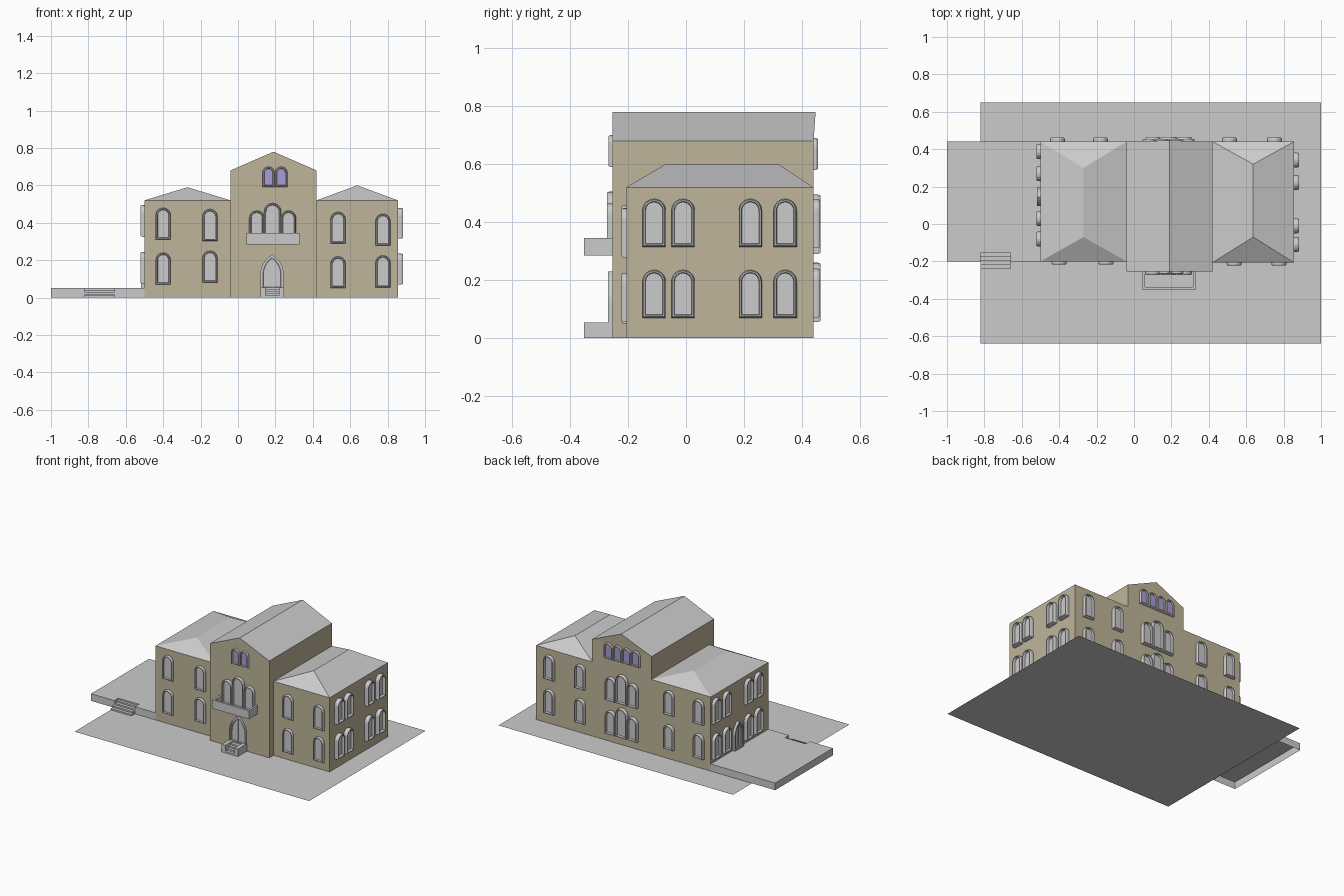
import bpy, bmesh, math
from mathutils import Matrix

if "Cube" in bpy.data.objects:
    bpy.data.objects.remove(bpy.data.objects["Cube"])


def material(name, rgb):
    m = bpy.data.materials.new(name)
    m.use_nodes = True
    m.diffuse_color = (*rgb, 1)
    m.node_tree.nodes["Principled BSDF"].inputs["Base Color"].default_value = (*rgb, 1)
    return m


STONE = material("grey stone", (0.6, 0.6, 0.6))
WALL = material("tan wall", (0.52, 0.46, 0.32))
GLASS = material("violet glass", (0.40, 0.34, 0.68))


def finish(name, bm, mats, matrix=None):
    bmesh.ops.recalc_face_normals(bm, faces=bm.faces)
    me = bpy.data.meshes.new(name)
    bm.to_mesh(me)
    bm.free()
    for m in mats:
        me.materials.append(m)
    ob = bpy.data.objects.new(name, me)
    if matrix:
        ob.matrix_world = matrix
    bpy.context.collection.objects.link(ob)
    return ob


def box(name, x0, x1, y0, y1, z0, z1, open_bottom=False):
    bm = bmesh.new()
    bmesh.ops.create_cube(bm, size=1)
    for v in bm.verts:
        v.co.x = x0 if v.co.x < 0 else x1
        v.co.y = y0 if v.co.y < 0 else y1
        v.co.z = z0 if v.co.z < 0 else z1
    if open_bottom:
        low = [f for f in bm.faces if f.calc_center_median().z < z0 + 1e-5]
        bmesh.ops.delete(bm, geom=low, context='FACES_ONLY')
    return finish(name, bm, [STONE])


def block(name, x0, x1, y0, y1, eave, ridge, ry0, ry1):
    """Walls topped by a roof whose ridge runs along y from ry0 to ry1."""
    bm = bmesh.new()
    corners = [(x0, y0), (x1, y0), (x1, y1), (x0, y1)]
    a = [bm.verts.new((x, y, 0)) for x, y in corners]
    b = [bm.verts.new((x, y, eave)) for x, y in corners]
    xm = (x0 + x1) / 2
    front, back = bm.verts.new((xm, ry0, ridge)), bm.verts.new((xm, ry1, ridge))
    for i in range(4):
        j = (i + 1) % 4
        bm.faces.new((a[i], a[j], b[j], b[i]))
    bm.faces.new((b[0], b[1], front))
    bm.faces.new((b[2], b[3], back))
    bm.faces.new((b[1], b[2], back, front))
    bm.faces.new((b[3], b[0], front, back))
    bm.normal_update()
    for f in bm.faces:
        f.material_index = int(abs(f.normal.z) > 0.2)
    return finish(name, bm, [WALL, STONE])


def arch(w, h, inset, pointed, n=12):
    """Outline of an arched opening, standing on z = 0."""
    half = w / 2
    pts = [(-half + inset, inset), (half - inset, inset)]
    if pointed:
        r = w - inset
        spring = h - w * math.sqrt(0.75)
        top = math.acos(half / r)
        side = [(-half + r * math.cos(top * i / 6), spring + r * math.sin(top * i / 6))
                for i in range(7)]
        pts += side + [(-x, z) for x, z in side[-2::-1]]
    else:
        r = half - inset
        pts += [(r * math.cos(math.pi * i / n), h - half + r * math.sin(math.pi * i / n))
                for i in range(n + 1)]
    return pts


SIDES = {"front": 0, "right": math.pi / 2, "back": math.pi, "left": -math.pi / 2}


def opening(name, side, along, plane, z, w=0.08, h=0.17, depth=0.022,
            pointed=False, pane=STONE):
    """Moulded frame with a recessed pane; each step is (inset, distance out)."""
    steps = [(0, 0), (0, depth * 0.6), (0.004, depth), (0.009, depth), (0.011, depth * 0.3)]
    if pointed:
        steps = [(0, 0), (0, depth), (0.007, depth), (0.007, depth * 0.7),
                 (0.014, depth * 0.7), (0.016, depth * 0.3)]
    bm = bmesh.new()
    loops = [[bm.verts.new((x, -out, zz)) for x, zz in arch(w, h, ins, pointed)]
             for ins, out in steps]
    for p, q in zip(loops, loops[1:]):
        for i in range(len(p)):
            j = (i + 1) % len(p)
            bm.faces.new((p[i], p[j], q[j], q[i]))
    bm.faces.new(loops[-1]).material_index = 1
    # Thin bar down the middle of double doors
    if pointed:
        bar = bmesh.ops.create_cube(bm, size=1)["verts"]
        for v in bar:
            v.co.x *= 0.003
            v.co.y = v.co.y * 0.004 - depth * 0.4
            v.co.z = (v.co.z + 0.5) * h * 0.85 + 0.01
    pos = (along, plane, z) if side in ("front", "back") else (plane, along, z)
    m = Matrix.Translation(pos) @ Matrix.Rotation(SIDES[side], 4, 'Z')
    return finish(name, bm, [STONE, pane], m)


# Ground sheet
bm = bmesh.new()
bm.faces.new([bm.verts.new(p) for p in
              ((-0.82, -0.64, 0), (1, -0.64, 0), (1, 0.65, 0), (-0.82, 0.65, 0))])
finish("ground_sheet", bm, [STONE])

# Main masses
FRONT, BACK, L, R, MID, MID_X = -0.2, 0.44, -0.5, 0.855, -0.253, 0.185
block("left_wing", L, -0.04, FRONT, BACK, 0.52, 0.59, -0.07, 0.30)
block("right_wing", 0.42, R, FRONT - 0.006, BACK, 0.52, 0.60, -0.07, 0.32)
block("central_hall", -0.04, 0.42, MID, BACK, 0.68, 0.78, MID, 0.447)

# Terrace, with its front edge notched for steps
bm = bmesh.new()
outline = [(-1, -0.2), (-0.82, -0.2), (-0.82, -0.155), (-0.66, -0.155),
           (-0.66, -0.2), (L, -0.2), (L, BACK), (-1, BACK)]
top = [bm.verts.new((x, y, 0.05)) for x, y in outline]
low = [bm.verts.new((x, y, 0)) for x, y in outline]
bm.faces.new(top)
for i in range(len(top)):
    j = (i + 1) % len(top)
    bm.faces.new((low[i], low[j], top[j], top[i]))
finish("terrace", bm, [STONE])
for i in range(4):
    box(f"terrace_step_{i}", -0.82, -0.66, -0.24 + 0.022 * i, -0.155,
        0.01 * i, 0.01 * (i + 1), True)

# Wing windows, front: (x, upper sill, lower sill)
for x, up, down in ((-0.4, 0.31, 0.07), (-0.15, 0.303, 0.08),
                    (0.535, 0.288, 0.05), (0.775, 0.278, 0.055)):
    for z in (up, down):
        opening("front_window", "front", x, FRONT - 0.006 * (x > 0), z, depth=0.017)

# Wing windows, back
for x in (-0.41, -0.18, 0.51, 0.75):
    for z in (0.31, 0.07):
        opening("back_window", "back", x, BACK, z)

# End wall windows
for y in (-0.11, -0.01, 0.222, 0.342):
    for z in (0.315, 0.07):
        opening("right_window", "right", y, R, z, h=0.165, depth=0.028)
for y in (-0.08, 0.03, 0.27, 0.388):
    for z in (0.325, 0.075):
        opening("left_window", "left", y, L, z)
opening("terrace_door", "left", 0.145, L, 0.05, w=0.1, h=0.19, pointed=True, depth=0.018)

# Triple arched windows: balcony at the front, two floors at the back
for dx, w, rise in ((-0.085, 0.08, 0), (0, 0.09, 0.04), (0.085, 0.08, 0)):
    opening("balcony_window", "front", MID_X + dx, MID, 0.295, w, 0.17 + rise, 0.02)
    for z in (0.29, 0.055):
        opening("back_triple_window", "back", MID_X + dx, BACK, z, w, 0.165 + rise, 0.024)

# Gable windows with coloured glass
for dx in (-0.022, 0.046):
    opening("front_gable_window", "front", MID_X + dx, MID, 0.59, 0.066, 0.11, 0.015, pane=GLASS)
for i in range(4):
    opening("back_gable_window", "back", MID_X + 0.07 * (i - 1.5), BACK, 0.58,
            0.069, 0.11, 0.015, pane=GLASS)

# Balcony tray
B0, B1, BY = 0.045, 0.33, -0.352
box("balcony_floor", B0, B1, BY, MID, 0.285, 0.297)
box("balcony_front", B0, B1, BY, BY + 0.014, 0.285, 0.345)
box("balcony_side_a", B0, B0 + 0.014, BY, MID, 0.285, 0.345)
box("balcony_side_b", B1 - 0.014, B1, BY, MID, 0.285, 0.345)

# Main door and its stoop
opening("main_door", "front", 0.182, MID, 0.04, w=0.125, h=0.19, pointed=True, depth=0.016)
box("stoop_side_a", 0.12, 0.148, BY, MID, 0, 0.053, True)
box("stoop_side_b", 0.218, 0.246, BY, MID, 0, 0.053, True)
for i in range(4):
    box(f"stoop_step_{i}", 0.148, 0.218, BY + 0.02 * i, MID, 0.011 * i, 0.011 * (i + 1), True)
